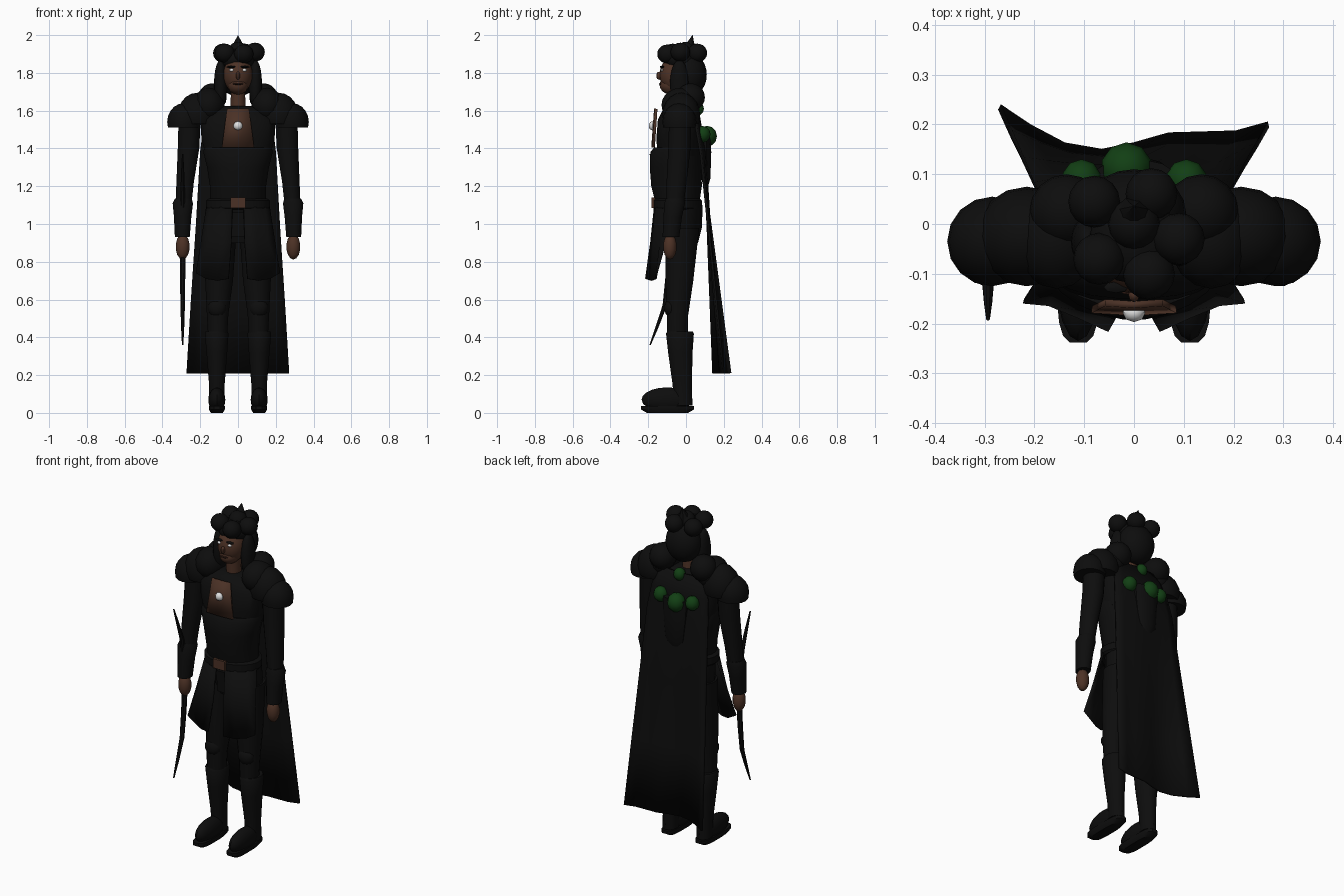
import bpy, bmesh, math
from mathutils import Vector


def mat(name, r, g, b):
    m = bpy.data.materials.new(name)
    m.diffuse_color = (r, g, b, 1)
    return m


BLACK = mat("black_cloth", 0.004, 0.004, 0.004)
SKIN = mat("brown_skin", 0.075, 0.032, 0.019)
LEATHER = mat("brown_leather", 0.07, 0.031, 0.019)
GREEN = mat("dark_green", 0.006, 0.05, 0.007)
WHITE = mat("white", 0.75, 0.75, 0.75)
LIP = mat("dark_lip", 0.03, 0.012, 0.008)


def finish(name, bm, m, angle=40):
    bmesh.ops.recalc_face_normals(bm, faces=bm.faces)
    me = bpy.data.meshes.new(name)
    bm.to_mesh(me)
    bm.free()
    me.materials.append(m)
    ob = bpy.data.objects.new(name, me)
    bpy.context.collection.objects.link(ob)
    bpy.ops.object.select_all(action='DESELECT')
    bpy.context.view_layer.objects.active = ob
    ob.select_set(True)
    bpy.ops.object.shade_smooth_by_angle(angle=math.radians(angle))
    return ob


def ball(name, c, r, m, cut=None, seg=16):
    """Ellipsoid, with an optional flat cut at height cut."""
    bm = bmesh.new()
    bmesh.ops.create_uvsphere(bm, u_segments=seg, v_segments=seg * 5 // 8, radius=1)
    for v in bm.verts:
        v.co = Vector((v.co.x * r[0] + c[0], v.co.y * r[1] + c[1], v.co.z * r[2] + c[2]))
    if cut is not None:
        g = bm.verts[:] + bm.edges[:] + bm.faces[:]
        bmesh.ops.bisect_plane(bm, geom=g, plane_co=(0, 0, cut), plane_no=(0, 0, -1), clear_outer=True)
        bmesh.ops.holes_fill(bm, edges=[e for e in bm.edges if e.is_boundary])
    return finish(name, bm, m)


def loft(name, rings, m, n=16, power=1.0):
    """Closed tube through horizontal rings (x, y, z, rx, ry); power < 1 squares it."""
    bm = bmesh.new()
    loops = []
    for x, y, z, rx, ry in rings:
        ring = []
        for i in range(n):
            a = 2 * math.pi * (i + 0.5) / n
            c, s = math.cos(a), math.sin(a)
            c = math.copysign(abs(c) ** power, c)
            s = math.copysign(abs(s) ** power, s)
            ring.append(bm.verts.new((x + rx * c, y + ry * s, z)))
        loops.append(ring)
    for a, b in zip(loops, loops[1:]):
        for i in range(n):
            j = (i + 1) % n
            bm.faces.new((a[i], a[j], b[j], b[i]))
    bm.faces.new(loops[0])
    bm.faces.new(loops[-1])
    return finish(name, bm, m)


def sheet(name, rows, m, thick=0.01):
    """Cloth panel through rows of points."""
    bm = bmesh.new()
    vs = [[bm.verts.new(p) for p in row] for row in rows]
    for a, b in zip(vs, vs[1:]):
        for i in range(len(a) - 1):
            bm.faces.new((a[i], a[i + 1], b[i + 1], b[i]))
    ob = finish(name, bm, m)
    sol = ob.modifiers.new("thickness", 'SOLIDIFY')
    sol.thickness, sol.offset = thick, 0
    return ob


# Torso: chest, fuller waist, belt, hips
loft("chest", [(0, -.04, 1.36, .17, .11), (0, -.04, 1.45, .195, .118), (0, -.04, 1.55, .20, .11),
               (0, -.035, 1.6, .14, .09), (0, -.03, 1.625, .075, .06)], BLACK, 24, .85)
loft("waist", [(0, -.045, 1.1, .15, .115), (0, -.05, 1.2, .15, .135), (0, -.055, 1.3, .165, .138),
               (0, -.055, 1.38, .185, .135), (0, -.05, 1.405, .18, .12)], BLACK, 24)
loft("belt", [(0, -.045, 1.075, .16, .12), (0, -.045, 1.085, .17, .13), (0, -.045, 1.125, .17, .13),
              (0, -.045, 1.135, .155, .12)], BLACK, 24)
loft("hips", [(0, -.02, .9, .12, .085), (0, -.02, .98, .165, .105), (0, -.03, 1.1, .155, .12)], BLACK, 20)
loft("buckle", [(0, -.17, 1.085, .055, .017), (0, -.17, 1.14, .055, .017)], LEATHER, 4)
loft("front_pouch", [(0, -.12, .93, .05, .03), (0, -.13, 1.06, .055, .035)], BLACK, 4)

# Chest plate with a bright stud
sheet("chest_plate", [[(-.085, -.172, 1.405), (0, -.177, 1.405), (.085, -.172, 1.405)],
                      [(-.058, -.158, 1.61), (0, -.162, 1.61), (.058, -.158, 1.61)]], LEATHER, .014)
ball("stud", (0, -.178, 1.52), (.024, .02, .024), WHITE, seg=8)

# Head and face
loft("neck", [(0, -.035, 1.58, .042, .045), (0, -.045, 1.74, .038, .045)], SKIN, 12)
ball("head", (0, -.055, 1.79), (.078, .085, .10), SKIN, seg=20)
ball("jaw", (0, -.075, 1.735), (.055, .065, .05), SKIN)
ball("nose", (0, -.142, 1.785), (.012, .016, .022), SKIN, seg=8)
ball("mouth", (0, -.135, 1.742), (.03, .008, .006), LIP, seg=8)
for s in (-1, 1):
    ball("eye", (s * .034, -.127, 1.815), (.014, .008, .008), WHITE, seg=8)
    ball("eyebrow", (s * .036, -.127, 1.832), (.026, .012, .006), BLACK, seg=8)

# Hair: back mass, top curls, side locks, spike
ball("hair_back", (0, .02, 1.79), (.105, .09, .115), BLACK, seg=20)
ball("hair_cap", (0, -.03, 1.87), (.09, .09, .06), BLACK)
for x, y, z in [(.03, -.10, 1.90), (-.07, -.07, 1.905), (.09, -.03, 1.91), (-.08, .045, 1.905),
                (0, 0, 1.915), (.035, .06, 1.905)]:
    ball("hair_curl", (x, y, z), (.052, .052, .05), BLACK)
for s in (-1, 1):
    ball("side_lock", (s * .092, -.035, 1.74), (.035, .05, .13), BLACK)
loft("hair_spike", [(0, .01, 1.92, .045, .045), (0, .025, 1.965, .02, .018), (0, .035, 2, .001, .001)], BLACK, 8)

for s in (-1, 1):
    # Layered shoulder mantle
    ball("collar_lobe", (s * .135, .025, 1.67), (.075, .075, .075), BLACK)
    ball("inner_mantle", (s * .155, -.03, 1.63), (.085, .10, .09), BLACK)
    ball("mid_mantle", (s * .215, -.025, 1.575), (.105, .10, .12), BLACK, 1.53)
    ball("outer_mantle", (s * .285, -.035, 1.54), (.09, .09, .10), BLACK, 1.51)
    # Sleeve, bracer and hand
    loft("sleeve", [(s * .255, -.03, 1.58, .06, .06), (s * .262, -.035, 1.4, .058, .06),
                    (s * .28, -.05, 1.22, .047, .054), (s * .29, -.06, 1.08, .042, .046)], BLACK)
    loft("bracer", [(s * .295, -.08, .93, .04, .045), (s * .293, -.07, 1.04, .047, .05),
                    (s * .292, -.06, 1.11, .055, .056), (s * .29, -.058, 1.135, .045, .05)], BLACK)
    ball("hand", (s * .293, -.085, .88), (.037, .036, .068), SKIN, seg=12)
    # Leg, knee, boot and sole
    loft("leg", [(s * .108, -.045, .38, .05, .055), (s * .108, -.045, .52, .058, .058),
                 (s * .1, -.035, .7, .075, .075), (s * .09, -.02, .98, .085, .092)], BLACK)
    ball("knee_pad", (s * .11, -.08, .555), (.05, .035, .05), BLACK, seg=12)
    loft("boot", [(s * .112, -.015, .04, .042, .05), (s * .112, -.02, .15, .042, .052),
                  (s * .112, -.03, .32, .056, .066), (s * .113, -.032, .42, .064, .075),
                  (s * .113, -.032, .432, .058, .068)], BLACK)
    ball("boot_foot", (s * .112, -.10, .07), (.045, .135, .065), BLACK, .02)
    loft("sole", [(s * .112, -.098, 0, .032, .11), (s * .112, -.098, .018, .043, .142),
                  (s * .112, -.098, .036, .043, .142)], BLACK, 16, .6)
    # Front coat flap
    sheet("coat_flap", [
        [(s * .03, -.165, 1.09), (s * .09, -.15, 1.09), (s * .14, -.11, 1.09), (s * .165, -.06, 1.09)],
        [(s * .035, -.185, .9), (s * .1, -.17, .9), (s * .16, -.135, .9), (s * .195, -.11, .9)],
        [(s * .05, -.212, .71), (s * .11, -.185, .70), (s * .17, -.16, .71), (s * .222, -.155, .74)]], BLACK)

# Bow held in one hand
loft("bow", [(-.293, y, z, r, r) for y, z, r in
             [(-.19, .36, .004), (-.155, .45, .009), (-.112, .57, .013), (-.095, .72, .015), (-.085, .865, .016),
              (-.095, 1.01, .015), (-.112, 1.16, .013), (-.155, 1.28, .009), (-.19, 1.37, .004)]], BLACK, 8)

# Cape: the hem wave fades out toward the shoulders
HEM = [(-1, .235), (-.78, .195), (-.52, .158), (-.24, .145), (0, .158), (.26, .178), (.52, .18), (.76, .182), (1, .2)]
rows = []
for z, w, y in [(1.62, .15, .06), (1.5, .185, .08), (1.38, .2, .1), (1.0, .222, .11), (.6, .247, .125), (.21, .27, .14)]:
    t = max(0, (1.4 - z) / 1.19)
    rows.append([(u * w, (1 - t) * (.1 if z < 1.4 else y) + t * h - (1 - t) * .025 * u * u, z) for u, h in HEM])
sheet("cape", rows, BLACK, .012)

# Back bundle with green bulbs
loft("back_bundle", [(0, .105, 1.2, .035, .012), (0, .105, 1.24, .06, .025), (0, .1, 1.38, .075, .035),
                     (0, .1, 1.48, .08, .03)], BLACK, 12)
for x, y, z, r in [(-.105, .09, 1.475, .04), (-.015, .112, 1.465, .052), (.105, .088, 1.475, .042), (0, .06, 1.61, .035)]:
    ball("green_bulb", (x, y, z), (r, r, r * 1.05), GREEN, seg=10)
